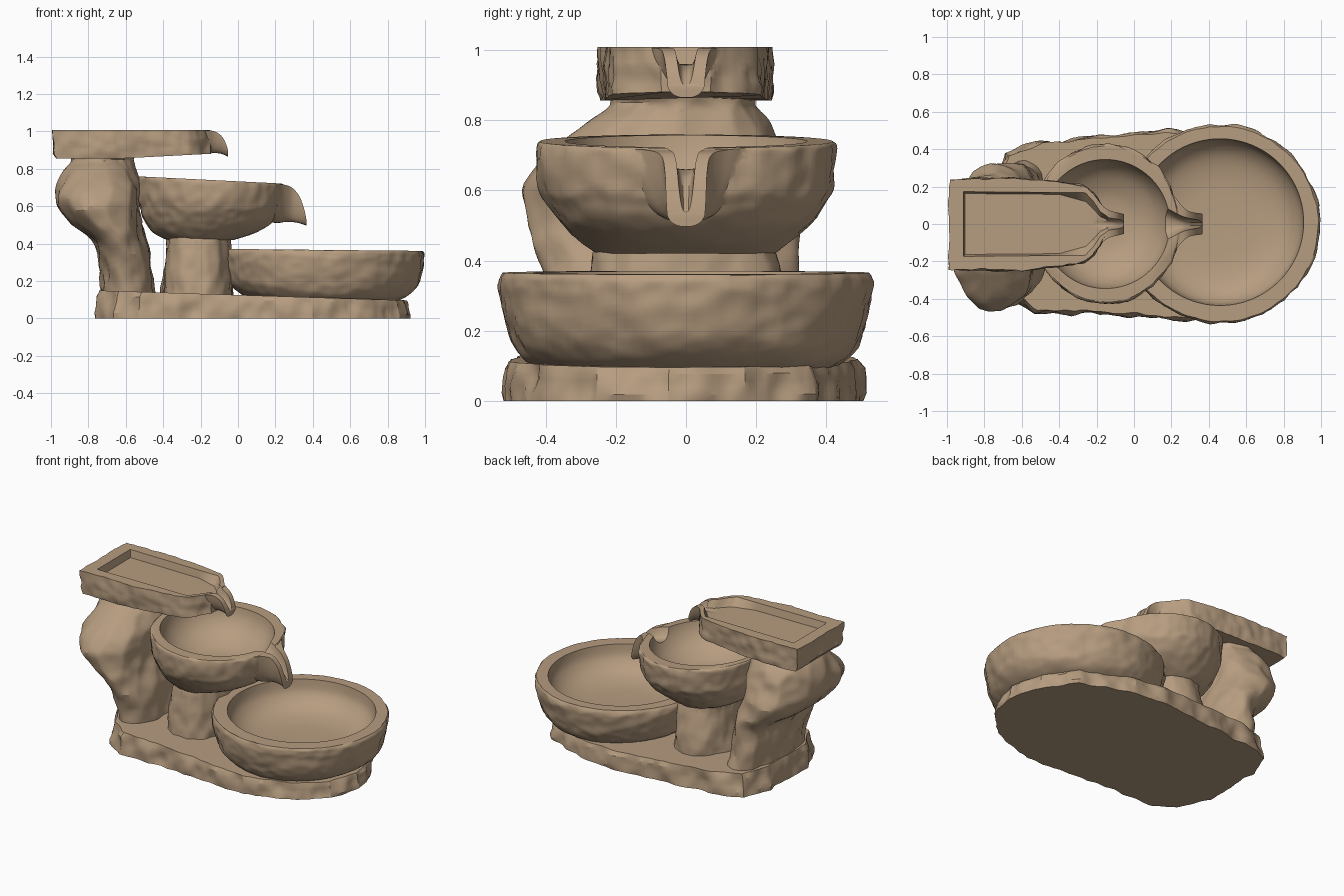
import bpy, bmesh
from math import cos, sin, pi, ceil, copysign
from mathutils import Vector, noise

if "Cube" in bpy.data.objects:
    bpy.data.objects.remove(bpy.data.objects["Cube"])

STONE = (0.47, 0.335, 0.215, 1)
stone = bpy.data.materials.new("sandstone")
stone.use_nodes = True
stone.diffuse_color = STONE
bsdf = stone.node_tree.nodes["Principled BSDF"]
bsdf.inputs["Base Color"].default_value = STONE
bsdf.inputs["Roughness"].default_value = 0.9


def spline(keys, per=5):
    """Catmull-Rom interpolation through tuples."""
    keys = [Vector(k) for k in keys]
    out = []
    for i in range(len(keys) - 1):
        p0, p1 = keys[max(i - 1, 0)], keys[i]
        p2, p3 = keys[i + 1], keys[min(i + 2, len(keys) - 1)]
        for s in range(per):
            t = s / per
            m1, m2 = (p2 - p0) / 2, (p3 - p1) / 2
            out.append(p1 * (2*t**3 - 3*t*t + 1) + m1 * (t**3 - 2*t*t + t)
                       + p2 * (3*t*t - 2*t**3) + m2 * (t**3 - t*t))
    return out + [keys[-1]]


def ring(z, cx, cy, rx, ry, tilt=0.0, power=1.0, n=128):
    """Horizontal ring, squarer for a power below one."""
    pts = []
    for i in range(n):
        c, s = cos(2 * pi * i / n), sin(2 * pi * i / n)
        x = rx * copysign(abs(c) ** power, c)
        y = ry * copysign(abs(s) ** power, s)
        pts.append(Vector((cx + x, cy + y, z - tilt * x)))
    return pts


def resample(points, step=0.02):
    """Closed outline with evenly spaced points."""
    out = []
    for a, b in zip(points, points[1:] + points[:1]):
        a, b = Vector(a), Vector(b)
        n = max(1, ceil((b - a).length / step))
        out += [a.lerp(b, i / n) for i in range(n)]
    return out


def mirrored(half):
    return half + [(x, -y) for x, y in reversed(half)]


def slab(outline, levels):
    """Stack of one outline at (z, scale) levels."""
    return [[Vector((p.x * s, p.y * s, z)) for p in outline] for z, s in levels]


def trough(keys):
    """U-shaped sections along x from (x, half width, top, bottom)."""
    return [[Vector((x, w * copysign(abs(cos(a)) ** 0.7, cos(a)) * (1 - 0.25 * sin(a)),
                     top - (top - low) * sin(a) ** 0.8))
             for a in [pi * i / 20 for i in range(21)]]
            for x, w, top, low in spline(keys)]


def loft(name, rings, rough=0.0, cell=0.08):
    bm = bmesh.new()
    rows = [[bm.verts.new(p) for p in r] for r in rings]
    n = len(rows[0])
    for a, b in zip(rows, rows[1:]):
        for i in range(n):
            j = (i + 1) % n
            bm.faces.new((a[i], a[j], b[j], b[i]))
    bm.faces.new(rows[0][::-1])
    bm.faces.new(rows[-1])
    bmesh.ops.recalc_face_normals(bm, faces=bm.faces)
    bm.normal_update()
    # Chipped stone: shallow scoops meeting in ridges
    if rough:
        moves = []
        for v in bm.verts:
            side = Vector((v.normal.x, v.normal.y, 0))
            d = noise.voronoi(v.co / cell)[0][0]
            moves.append(side * rough * (d - 0.6 + 0.6 * noise.noise(v.co * 6)))
        for v, m in zip(bm.verts, moves):
            v.co += m
    mesh = bpy.data.meshes.new(name)
    bm.to_mesh(mesh)
    bm.free()
    mesh.materials.append(stone)
    obj = bpy.data.objects.new(name, mesh)
    bpy.context.collection.objects.link(obj)
    return obj


def finish(obj, steps=(), angle=35):
    """Apply booleans given as (operation, helper) and shade."""
    for op, tool in steps:
        tool.hide_render = True
        mod = obj.modifiers.new(op.lower(), "BOOLEAN")
        mod.operation, mod.object, mod.solver = op, tool, "EXACT"
    if steps:
        graph = bpy.context.evaluated_depsgraph_get()
        mesh = bpy.data.meshes.new_from_object(obj.evaluated_get(graph))
        obj.modifiers.clear()
        obj.data = mesh
        for _, tool in steps:
            bpy.data.objects.remove(tool)
    bpy.ops.object.select_all(action="DESELECT")
    obj.select_set(True)
    bpy.context.view_layer.objects.active = obj
    bpy.ops.object.shade_smooth_by_angle(angle=angle * pi / 180)


# Ground slab, slightly thinner toward the lower bowl
outline = resample([(-0.76, -0.2), (-0.66, -0.39), (-0.53, -0.475), (-0.2, -0.485),
                    (0.1, -0.5), (0.4, -0.525), (0.7, -0.42), (0.87, -0.26),
                    (0.93, -0.05), (0.87, 0.17), (0.73, 0.36), (0.45, 0.47),
                    (0.2, 0.5), (-0.2, 0.47), (-0.5, 0.44), (-0.69, 0.38), (-0.76, 0.2)])
rings = slab(outline, [(0, 1), (0.2, 1), (0.4, 0.995), (0.6, 0.99), (0.8, 0.985), (1, 0.97)])
for r in rings:
    for p in r:
        p.z *= 0.125 - 0.032 * p.x
finish(loft("ground_slab", rings, 0.035, 0.1), angle=25)

# Boulder pillar under the tray
keys = [(0.08, -0.59, 0.01, 0.145, 0.35), (0.25, -0.6, -0.02, 0.14, 0.35),
        (0.4, -0.62, -0.045, 0.135, 0.37), (0.5, -0.7, -0.06, 0.185, 0.385),
        (0.6, -0.74, -0.07, 0.215, 0.385), (0.7, -0.745, -0.065, 0.215, 0.34),
        (0.79, -0.735, -0.02, 0.195, 0.265), (0.842, -0.72, 0, 0.165, 0.2),
        (0.875, -0.715, 0, 0.17, 0.2)]
finish(loft("boulder_pillar", [ring(*k, power=0.87) for k in spline(keys)], 0.035, 0.12), angle=25)

# Column under the middle bowl
keys = [(0.1, -0.22, 0, 0.195, 0.3), (0.25, -0.215, 0, 0.18, 0.29), (0.44, -0.21, 0, 0.168, 0.25)]
finish(loft("bowl_column", [ring(*k, power=0.8) for k in spline(keys, 6)], 0.02, 0.08), angle=25)

# Lower bowl with a rounded hollow
keys = [(0.085, 0.46, 0, 0.36, 0.4), (0.115, 0.46, 0, 0.43, 0.455), (0.16, 0.46, 0, 0.485, 0.492),
        (0.22, 0.46, 0, 0.515, 0.515), (0.3, 0.46, 0, 0.533, 0.53), (0.345, 0.46, 0, 0.537, 0.531),
        (0.366, 0.46, 0, 0.525, 0.522)]
bowl = loft("lower_bowl", [ring(*k, tilt=0.01) for k in spline(keys)], 0.018, 0.065)
keys = [(0.175, 0.46, 0.01, 0.08, 0.08), (0.183, 0.46, 0.01, 0.24, 0.24), (0.215, 0.46, 0.01, 0.355, 0.355),
        (0.28, 0.46, 0.01, 0.425, 0.425), (0.36, 0.46, 0.01, 0.447, 0.445), (0.45, 0.46, 0.01, 0.45, 0.45)]
finish(bowl, [("DIFFERENCE", loft("lower_cavity", [ring(*k) for k in spline(keys)]))])

# Middle bowl with a pouring lip
keys = [(0.42, -0.2, 0, 0.18, 0.25, 0), (0.455, -0.185, 0, 0.265, 0.3, 0.01),
        (0.51, -0.165, 0, 0.335, 0.36, 0.025), (0.57, -0.155, 0, 0.37, 0.402, 0.035),
        (0.62, -0.15, 0, 0.387, 0.422, 0.04), (0.72, -0.15, 0, 0.395, 0.428, 0.05),
        (0.74, -0.15, 0, 0.385, 0.418, 0.05)]
bowl = loft("middle_bowl", [ring(*k) for k in spline(keys)], 0.018, 0.065)
keys = [(0.53, -0.15, 0, 0.06, 0.06), (0.545, -0.15, 0, 0.16, 0.16), (0.595, -0.15, 0, 0.26, 0.26),
        (0.66, -0.15, 0, 0.318, 0.318), (0.74, -0.15, 0, 0.345, 0.345), (0.85, -0.15, 0, 0.35, 0.35)]
lip = loft("middle_lip", trough([
    (0.1, 0.24, 0.715, 0.53), (0.2, 0.165, 0.717, 0.51), (0.25, 0.105, 0.714, 0.515),
    (0.29, 0.07, 0.698, 0.515), (0.33, 0.06, 0.65, 0.508), (0.355, 0.057, 0.58, 0.5),
    (0.365, 0.054, 0.53, 0.497)]))
channel = loft("middle_channel", trough([
    (0.1, 0.17, 0.9, 0.66), (0.17, 0.13, 0.9, 0.66), (0.22, 0.09, 0.9, 0.655),
    (0.265, 0.058, 0.9, 0.64), (0.3, 0.044, 0.9, 0.61), (0.33, 0.038, 0.9, 0.575),
    (0.38, 0.037, 0.9, 0.52)]))
cavity = loft("middle_cavity", [ring(*k) for k in spline(keys)])
finish(bowl, [("UNION", lip), ("DIFFERENCE", cavity), ("DIFFERENCE", channel)])

# Upper tray with a pouring lip, its underside rising toward the lip
edge = resample(mirrored([(-0.99, 0.245), (-0.6, 0.245), (-0.27, 0.21), (-0.215, 0.17),
                          (-0.18, 0.11), (-0.15, 0.07)]))
rings = slab(edge, [(0.856, 0.98), (0.88, 1), (0.9, 1), (0.92, 1), (0.94, 1),
                    (0.96, 1), (0.985, 1), (1.008, 1)])
for r in rings:
    for p in r:
        p.z += max(0, p.x + 0.6) * 0.35 * (1.008 - p.z)
tray = loft("upper_tray", rings, 0.02, 0.06)
inner = resample(mirrored([(-0.912, 0.173), (-0.26, 0.167), (-0.22, 0.125), (-0.18, 0.065),
                           (-0.14, 0.04)]))
rings = slab(inner, [(0.96, 0.99), (1.008, 1), (1.05, 1)])
# The recess floor narrows toward the lip, so its front walls slope
for p in rings[0]:
    p.y *= 0.95 - max(0, p.x + 0.4) * 1.6
recess = loft("tray_recess", rings)
lip = loft("tray_lip", trough([
    (-0.27, 0.13, 1.006, 0.89), (-0.18, 0.1, 1.006, 0.886), (-0.13, 0.072, 1.001, 0.885),
    (-0.09, 0.062, 0.977, 0.88), (-0.065, 0.056, 0.935, 0.87), (-0.053, 0.052, 0.895, 0.864)]))
channel = loft("tray_channel", trough([
    (-0.3, 0.09, 1.1, 0.961), (-0.2, 0.065, 1.1, 0.958), (-0.14, 0.046, 1.1, 0.951),
    (-0.09, 0.039, 1.1, 0.93), (-0.04, 0.037, 1.1, 0.885)]))
finish(tray, [("UNION", lip), ("DIFFERENCE", recess), ("DIFFERENCE", channel)])
